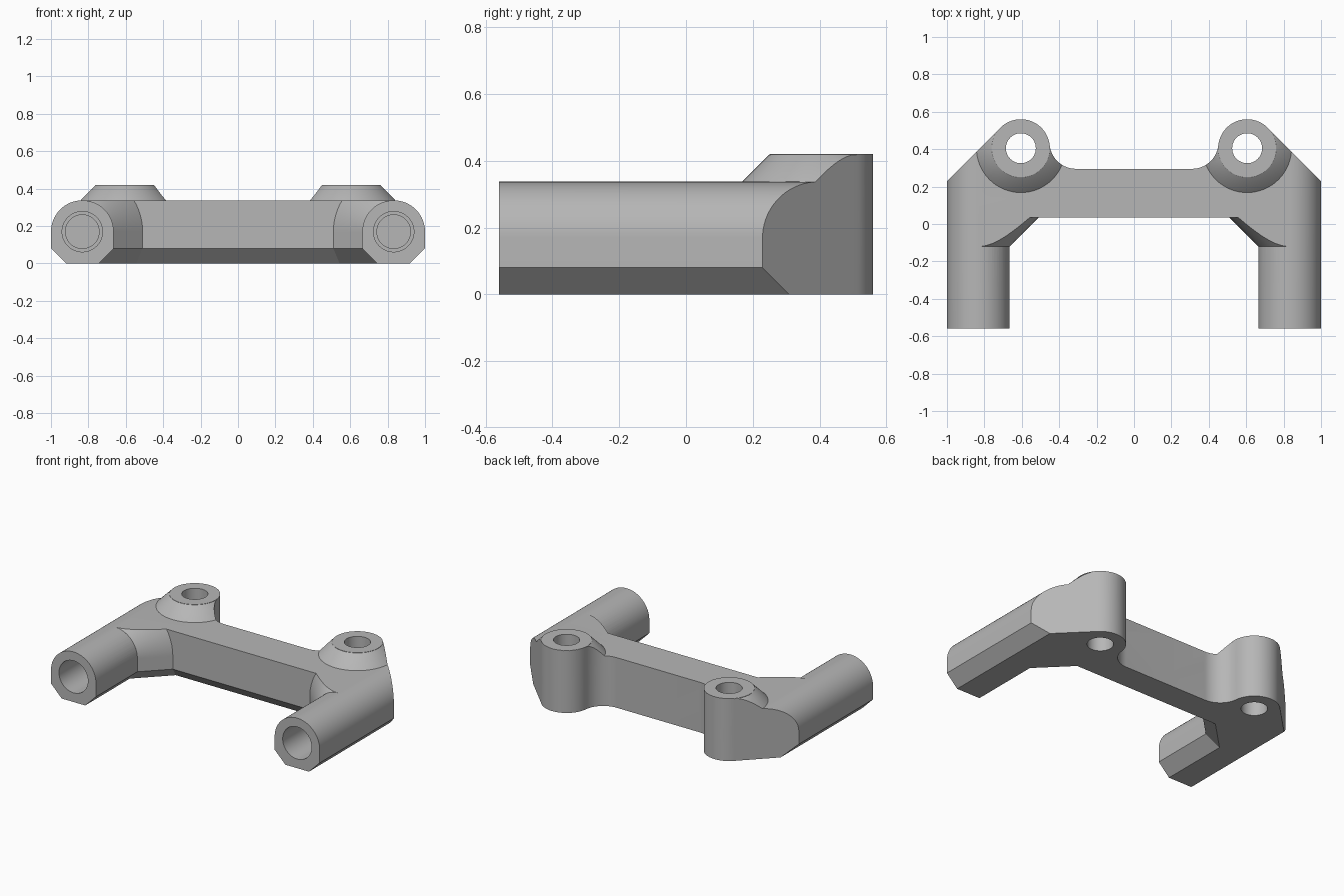
import bpy, bmesh
from math import sin, cos, pi, atan2, hypot
from mathutils import Vector

old = bpy.data.objects.get("Cube")
if old:
    bpy.data.objects.remove(old, do_unlink=True)

H = 0.337                     # height of the main body
LX, LR = 0.8325, 0.1675       # leg axis and radius
LZ = H - LR
CH = 0.08                     # underside chamfer
BX, BY, BR = 0.605, 0.405, 0.155   # boss centre and radius
TOP = 0.42


def arc(cx, cy, r, a, b, n):
    return [(cx + r * cos(a + (b - a) * i / n), cy + r * sin(a + (b - a) * i / n))
            for i in range(n + 1)]


def loft(name, rings):
    """Closed solid through rings of matching 3D points."""
    bm = bmesh.new()
    loops = [[bm.verts.new(p) for p in ring] for ring in rings]
    n = len(loops[0])
    for a, b in zip(loops, loops[1:]):
        for i in range(n):
            bm.faces.new((a[i], a[(i + 1) % n], b[(i + 1) % n], b[i]))
    bm.faces.new(loops[0])
    bm.faces.new(loops[-1])
    bmesh.ops.recalc_face_normals(bm, faces=bm.faces)
    mesh = bpy.data.meshes.new(name)
    bm.to_mesh(mesh)
    bm.free()
    obj = bpy.data.objects.new(name, mesh)
    bpy.context.collection.objects.link(obj)
    return obj


def prism(name, pts, z0, z1):
    return loft(name, [[(x, y, z) for x, y in pts] for z in (z0, z1)])


def apply(obj, mod):
    bpy.context.view_layer.objects.active = obj
    bpy.ops.object.modifier_apply(modifier=mod.name)


def combine(obj, other, operation):
    mod = obj.modifiers.new("combine", 'BOOLEAN')
    mod.operation, mod.solver, mod.object = operation, 'EXACT', other
    apply(obj, mod)
    bpy.data.objects.remove(other, do_unlink=True)


# Plan outline of the back: bar edge, fillet, boss arc, slanted corner
FX = 0.31
F = ((BX - FX) ** 2 + 0.11 ** 2 - BR ** 2) / (2 * (BR + 0.11))
FY = 0.295 + F
to_boss = atan2(BY - FY, BX - FX)
back = [(-0.05, 0.295)]
back += arc(FX, FY, F, -pi / 2, to_boss, 16)
back += arc(BX, BY, BR, to_boss + pi, pi / 4, 32)[1:]
slant = BX + BY + BR * 2 ** 0.5

# Leg with a round top and chamfered underside
side = LR - CH
leg_profile = arc(LX, LZ, LR, 0, pi, 48)
leg_profile += [(LX - LR, CH), (LX - side, 0), (LX + side, 0), (LX + LR, CH)]
body = loft("bracket_body", [[(x, y, z) for x, z in leg_profile] for y in (-0.56, 0.5)])

# Conical flare that joins the leg to the bar
rings = []
for y in (-0.12, 0.28):
    r = LR + y + 0.12
    ring = arc(LX, LZ, r, pi / 2, pi, 64)
    ring += [(LX - r, CH), (LX - r + CH * 2 ** 0.5, 0), (LX, 0)]
    rings.append([(x, y, z) for x, z in ring])
flare = loft("flare", rings)
slab = prism("slab", [(-1, -1), (2, -1), (2, 1), (-1, 1)], -0.1, H)
combine(flare, slab, 'INTERSECT')

# Cross bar with a chamfered front underside
bar_profile = [(0.035, H), (0.035, CH), (0.035 + CH, 0), (0.25, 0), (0.25, H)]
bar = loft("bar", [[(x, y, z) for y, z in bar_profile] for x in (-0.05, LX)])

# Back hub filling the plan outline
hub = prism("hub", back + [(LX, slant - LX), (LX, 0.13), (-0.05, 0.13)], 0, H)

# Conical collar around the boss
collar = loft("collar", [
    [(x, y, z) for x, y in arc(BX, BY, r, 0, 2 * pi, 64)[:-1]]
    for r, z in ((0.327, 0.247), (0.157, 0.417), (BR, 0.417 + 0.001), (BR, TOP))])

for part in (flare, bar, hub, collar):
    combine(body, part, 'UNION')

# Trim everything to the plan outline
footprint = prism("footprint", back + [(1.1, slant - 1.1), (1.1, -0.7), (-0.05, -0.7)],
                  -0.1, 0.6)
combine(body, footprint, 'INTERSECT')

# Vertical bolt hole and stepped blind bore in the leg
bolt = prism("bolt_hole", arc(BX, BY, 0.08, 0, 2 * pi, 48)[:-1], -0.1, 0.6)
combine(body, bolt, 'DIFFERENCE')
bore = loft("leg_bore", [
    [(x, y, z) for x, z in arc(LX, LZ, r, 0, 2 * pi, 48)[:-1]]
    for r, y in ((0.108, -0.7), (0.108, -0.25), (0.09, -0.25), (0.09, 0))])
combine(body, bore, 'DIFFERENCE')

# Mirror to the other side
mirror = body.modifiers.new("mirror", 'MIRROR')
mirror.use_axis[0] = True
mirror.use_bisect_axis[0] = True
mirror.merge_threshold = 0.0005
apply(body, mirror)

# Single grey finish
grey = bpy.data.materials.new("plain_grey")
colour = (0.47, 0.47, 0.47, 1)
grey.use_nodes = True
grey.diffuse_color = colour
grey.node_tree.nodes["Principled BSDF"].inputs["Base Color"].default_value = colour
body.data.materials.clear()
body.data.materials.append(grey)

bpy.ops.object.select_all(action='DESELECT')
body.select_set(True)
bpy.context.view_layer.objects.active = body
bpy.ops.object.shade_smooth_by_angle(angle=0.45)
